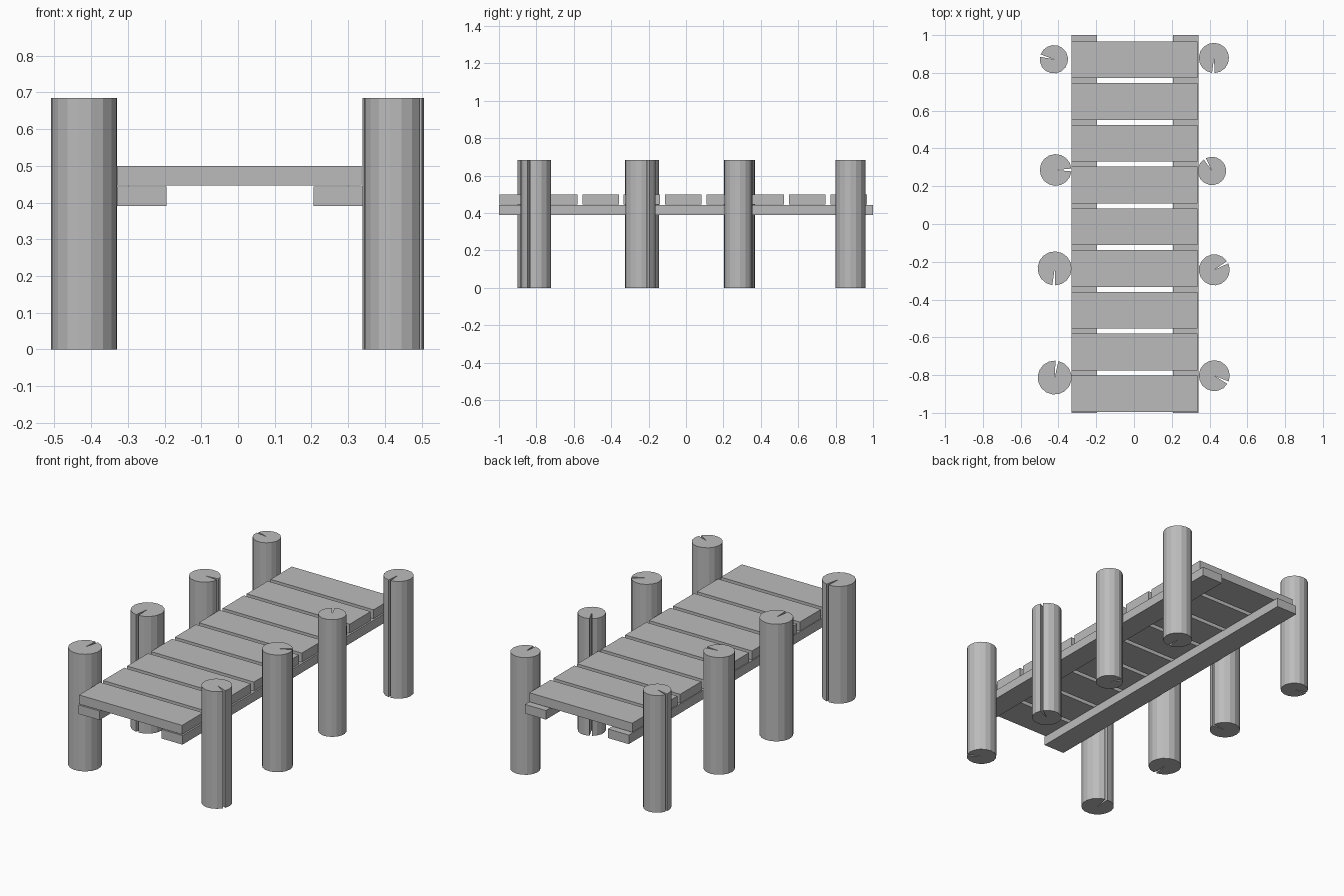
import bpy, bmesh
from math import cos, sin, radians

cube = bpy.data.objects.get("Cube")
if cube:
    bpy.data.objects.remove(cube, do_unlink=True)

grey = bpy.data.materials.new("weathered grey")
grey.use_nodes = True
grey.diffuse_color = (0.5, 0.5, 0.5, 1)
grey.node_tree.nodes["Principled BSDF"].inputs["Base Color"].default_value = (0.5, 0.5, 0.5, 1)


def add_object(name, bm):
    bmesh.ops.recalc_face_normals(bm, faces=bm.faces)
    mesh = bpy.data.meshes.new(name)
    bm.to_mesh(mesh)
    bm.free()
    mesh.materials.append(grey)
    obj = bpy.data.objects.new(name, mesh)
    bpy.context.collection.objects.link(obj)
    return obj


def board(name, x0, x1, y0, y1, z0, z1):
    bm = bmesh.new()
    bmesh.ops.create_cube(bm, size=1)
    bmesh.ops.scale(bm, vec=(x1 - x0, y1 - y0, z1 - z0), verts=bm.verts)
    bmesh.ops.translate(bm, vec=((x0 + x1) / 2, (y0 + y1) / 2, (z0 + z1) / 2), verts=bm.verts)
    return add_object(name, bm)


def split_post(name, x, y, radius, crack, height=0.685, sides=16, half_gap=5):
    """Round post with a narrow wedge split running from its core to the rim."""
    bm = bmesh.new()
    outline = [bm.verts.new((x, y, 0))]
    for i in range(sides + 1):
        a = radians(crack + half_gap + (360 - 2 * half_gap) * i / sides)
        outline.append(bm.verts.new((x + radius * cos(a), y + radius * sin(a), 0)))
    base = bm.faces.new(outline)
    top = bmesh.ops.extrude_face_region(bm, geom=[base], use_keep_orig=True)
    moved = [g for g in top["geom"] if isinstance(g, bmesh.types.BMVert)]
    bmesh.ops.translate(bm, vec=(0, 0, height), verts=moved)
    return add_object(name, bm)


# Long beams under the deck
board("right_beam", -0.33, -0.195, -1, 1, 0.39, 0.443)
board("left_beam", 0.206, 0.341, -1, 1, 0.39, 0.443)

# Deck planks
for i in range(9):
    y = -0.899 + 0.2211 * i
    board(f"plank_{i + 1}", -0.33, 0.336, y - 0.0975, y + 0.0975, 0.447, 0.5)

# Posts: x, y, radius, direction of the split in degrees
posts = {
    "right": [(-0.42, -0.813, 0.09, 82), (-0.42, -0.235, 0.09, 267),
              (-0.415, 0.286, 0.084, 0), (-0.424, 0.872, 0.075, 165)],
    "left": [(0.425, -0.803, 0.082, -27), (0.425, -0.243, 0.082, 30),
             (0.413, 0.281, 0.075, 121), (0.423, 0.879, 0.08, 268)],
}
for side, rows in posts.items():
    for i, row in enumerate(rows):
        split_post(f"{side}_post_{i + 1}", *row)
